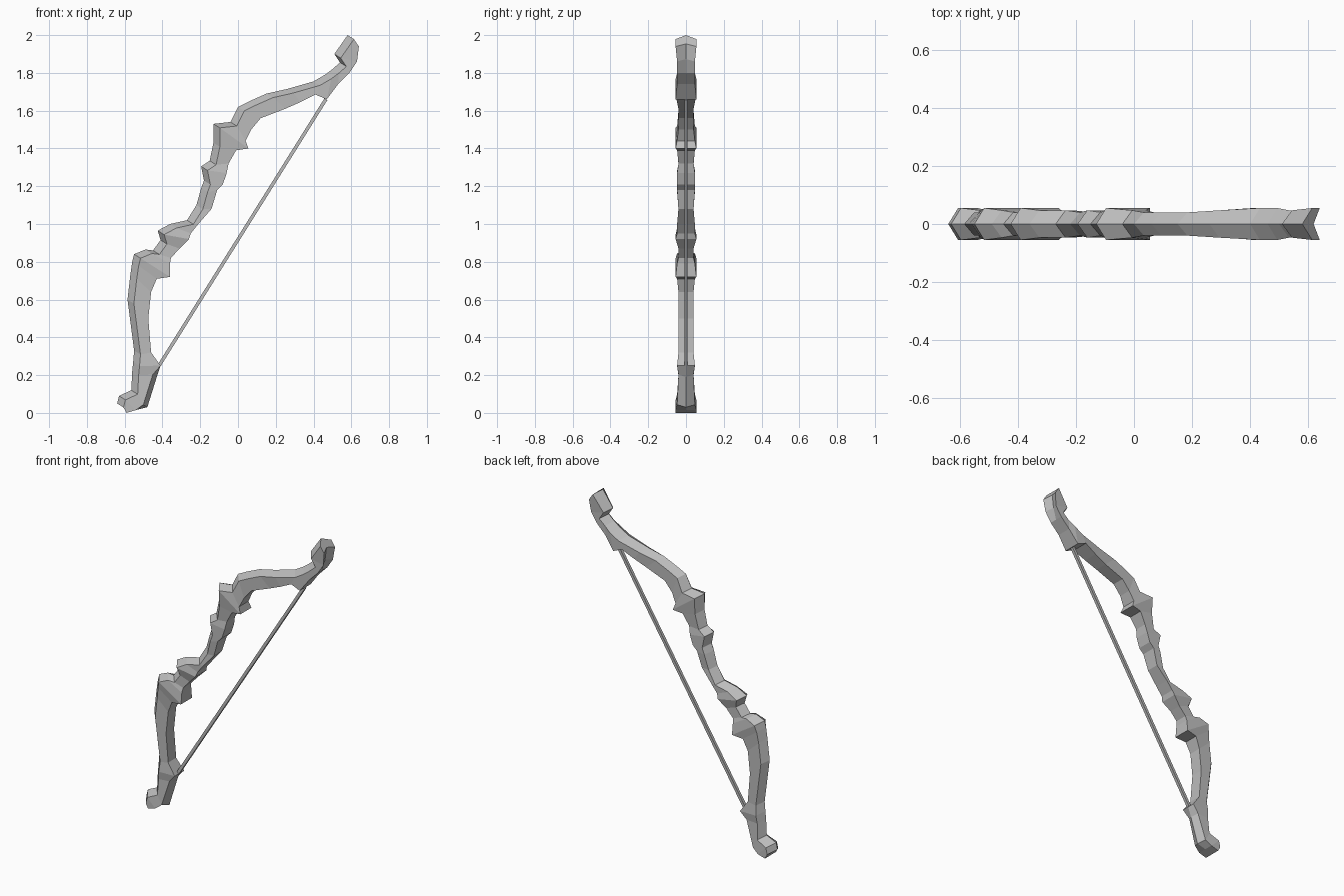
import bpy
import bmesh
from mathutils import Vector

cube = bpy.data.objects.get("Cube")
if cube:
    bpy.data.objects.remove(cube, do_unlink=True)

# One plain grey for the whole bow
grey = bpy.data.materials.new("plain_grey")
grey.use_nodes = True
shade = (0.5, 0.5, 0.5, 1.0)
grey.diffuse_color = shade
grey.node_tree.nodes["Principled BSDF"].inputs["Base Color"].default_value = shade

# Half thicknesses of the stave, and the size of its ridge and crease
THIN, MID, WIDE = 0.04, 0.047, 0.055
BEVEL, CREASE = 0.04, 0.025

# String ends; the stave leans along the string
string_low = Vector((-0.415, 0, 0.255))
string_high = Vector((0.465, 0, 1.66))
along = (string_high - string_low).normalized()
inward = Vector((along.z, 0, -along.x))

# Stations: outer ridge x, z, inner edge x, z, half thickness
lower_limb = [
    (-.64, .05, -.59, 0, WIDE),
    (-.63, .09, -.54, .015, WIDE),
    (-.565, .12, -.48, .03, MID),
    (-.56, .22, -.43, .19, THIN),
    (-.555, .27, -.41, .25, MID),
    (-.55, .33, -.46, .32, THIN),
    (-.585, .6, -.475, .5, THIN),
    (-.57, .73, -.46, .64, THIN),
    (-.56, .8, -.43, .71, MID),
    (-.55, .84, -.36, .72, WIDE),
    (-.49, .865, -.36, .79, MID),
]
grip = [
    (-.45, .86, -.355, .82, THIN),
    (-.41, .915, -.31, .87, THIN),
    (-.425, .965, -.26, .92, WIDE),
    (-.36, 1, -.25, .95, MID),
    (-.27, 1.02, -.21, 1, MID),
    (-.22, 1.1, -.14, 1.08, THIN),
    (-.195, 1.19, -.11, 1.18, MID),
    (-.18, 1.23, -.08, 1.21, MID),
    (-.195, 1.305, -.06, 1.27, MID),
    (-.15, 1.335, -.05, 1.32, THIN),
    (-.13, 1.43, -.01, 1.39, MID),
]
upper_limb = [
    (-.13, 1.53, .055, 1.4, WIDE),
    (-.04, 1.54, .04, 1.44, MID),
    (0, 1.62, .07, 1.5, THIN),
    (.06, 1.65, .12, 1.56, THIN),
    (.15, 1.69, .25, 1.61, THIN),
    (.26, 1.715, .33, 1.645, MID),
    (.4, 1.755, .41, 1.685, WIDE),
    (.46, 1.79, .47, 1.66, WIDE),
    (.5, 1.82, .53, 1.74, MID),
    (.54, 1.855, .59, 1.8, MID),
    (.51, 1.9, .63, 1.86, MID),
    (.58, 2, .64, 1.94, WIDE),
]
stations = lower_limb + grip + upper_limb


def section(index, station):
    """Six-sided ring: outer ridge, two shoulders, inner side with a middle line."""
    ox, oz, ix, iz, half = station
    ridge = Vector((ox, 0, oz))
    shoulder = ridge + inward * BEVEL
    edge = Vector((ix, 0, iz))
    middle = edge.copy()
    if index in (2, 3):                      # convex keel under the lower nock
        edge = edge - inward * CREASE
    elif index >= len(stations) - 2:         # groove inside the upper tip
        middle = middle - inward * CREASE
    side = Vector((0, half, 0))
    return [ridge, shoulder + side, edge + side,
            middle, edge - side, shoulder - side]


def make_object(name, bm):
    bmesh.ops.recalc_face_normals(bm, faces=bm.faces)
    mesh = bpy.data.meshes.new(name)
    bm.to_mesh(mesh)
    bm.free()
    mesh.materials.append(grey)
    obj = bpy.data.objects.new(name, mesh)
    bpy.context.scene.collection.objects.link(obj)
    return obj


def loft(name, rings):
    """Skin a row of equal rings and close both ends."""
    bm = bmesh.new()
    loops = [[bm.verts.new(p) for p in ring] for ring in rings]
    count = len(loops[0])
    for a, b in zip(loops, loops[1:]):
        for i in range(count):
            j = (i + 1) % count
            bm.faces.new((a[i], a[j], b[j], b[i]))
    bm.faces.new(loops[0])
    bm.faces.new(loops[-1])
    return make_object(name, bm)


# Carved stave
loft("bow_stave", [section(i, s) for i, s in enumerate(stations)])

# Thin square string
r = 0.009
across = Vector((0, r, 0))
loft("bow_string", [
    [end + inward * r + across, end - inward * r + across,
     end - inward * r - across, end + inward * r - across]
    for end in (string_low, string_high)
])
